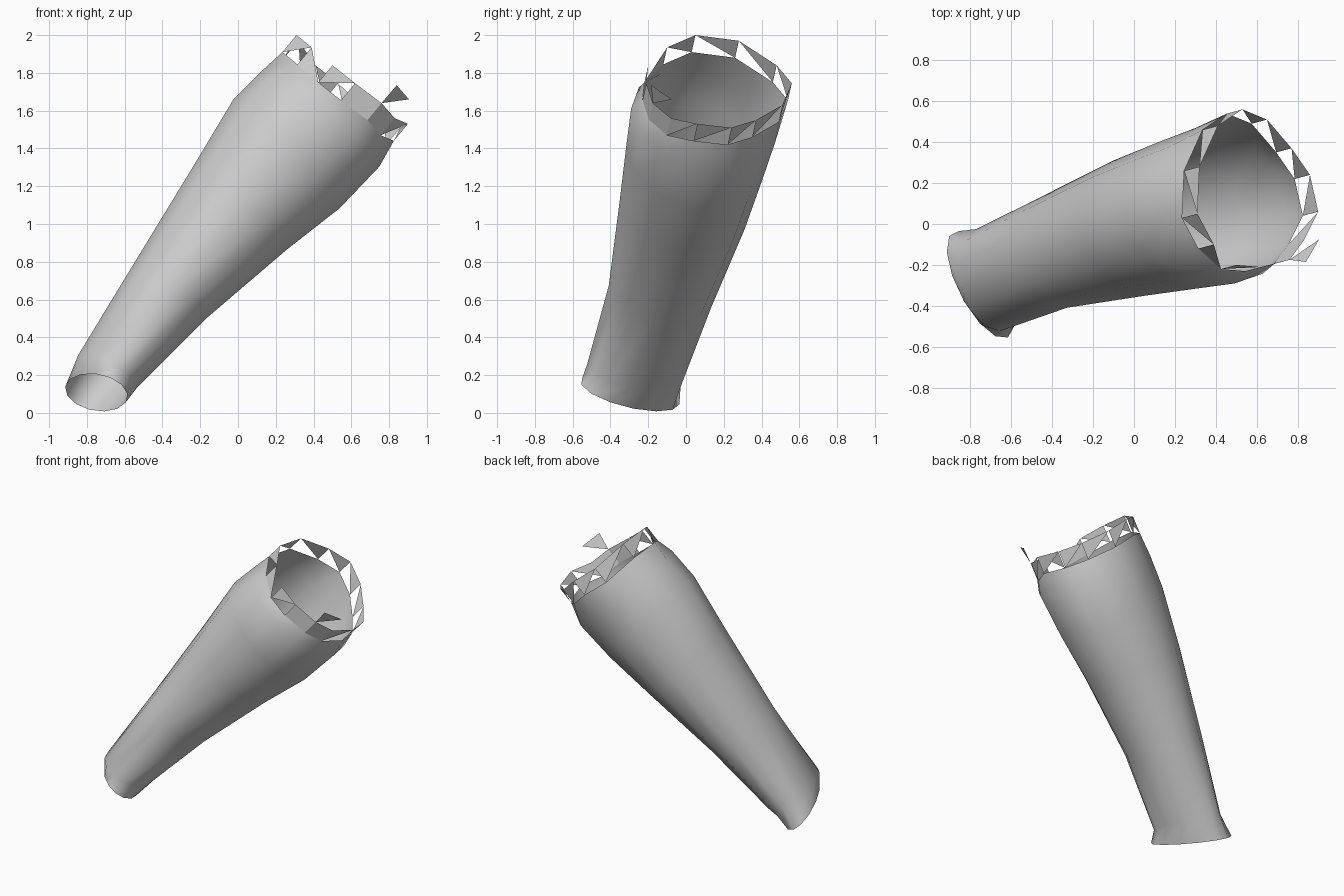
import bpy, bmesh, math
from mathutils import Vector

if "Cube" in bpy.data.objects:
    bpy.data.objects.remove(bpy.data.objects["Cube"])

N = 13


def ellipse(c, e1, e2, s=1.015):
    return [c + s * (math.cos(2 * math.pi * i / N - 0.1) * e1 +
                     math.sin(2 * math.pi * i / N - 0.1) * e2) for i in range(N)]


def band(left, right, y0, y1):
    """Ring from its front-view end points (x, z) and its side-view y range."""
    l, r = Vector((left[0], 0, left[1])), Vector((right[0], 0, right[1]))
    c = (l + r) / 2 + Vector((0, (y0 + y1) / 2, 0))
    e2 = (y1 - y0) / 2 * Vector((-0.14, 1, -0.17))
    return ellipse(c, (r - l) / 2, e2)


# torn upper edge, counter-clockwise from the right
upper = [Vector(p) for p in (
    (.90, .06, 1.53), (.86, .24, 1.51), (.77, .37, 1.55), (.65, .51, 1.63),
    (.53, .56, 1.745), (.41, .48, 1.84), (.32, .28, 1.97), (.31, .05, 2.0),
    (.39, -.10, 1.935), (.50, -.20, 1.84), (.62, -.21, 1.745),
    (.76, -.175, 1.64), (.83, -.08, 1.56))]
lower = [p - Vector((.075, .02, .09)) for p in upper]

# wrist opening, then the swelling forearm up to the rim
rings = [
    ellipse(Vector((-.75, -.297, .108)), Vector((.15, -.08, -.06)), Vector((-.07, .25, -.08)), 1),
    band((-.85, .30), (-.54, .13), -.52, -.02),
    band((-.57, .76), (-.17, .50), -.405, .135),
    band((-.24, 1.30), (.25, .86), -.345, .315),
    band((-.03, 1.65), (.53, 1.08), -.31, .41),
    band((.12, 1.80), (.74, 1.30), -.285, .475),
    lower]

bm = bmesh.new()
verts = [[bm.verts.new(p) for p in ring] for ring in rings]
for a, b in zip(verts, verts[1:]):
    for i in range(N):
        j = (i + 1) % N
        f = bm.faces.new((a[i], a[j], b[j], b[i]))
        f.smooth = True

# ragged triangles along the rim
low, up = verts[-1], [bm.verts.new(p) for p in upper]
for i in range(N):
    j = (i + 1) % N
    if i in (10, 11):
        bm.faces.new((low[i], low[j], up[j], up[i]))
    elif i == 8:
        bm.faces.new((low[i], low[j], up[i]))
    else:
        bm.faces.new((low[i], up[j], up[i]))

# stray flap beyond the rim
bm.faces.new((up[11], bm.verts.new((.905, -.075, 1.66)), bm.verts.new((.84, -.185, 1.735))))

mesh = bpy.data.meshes.new("forearm_shell")
bm.to_mesh(mesh)
bm.free()
bpy.context.collection.objects.link(bpy.data.objects.new("forearm_shell", mesh))
